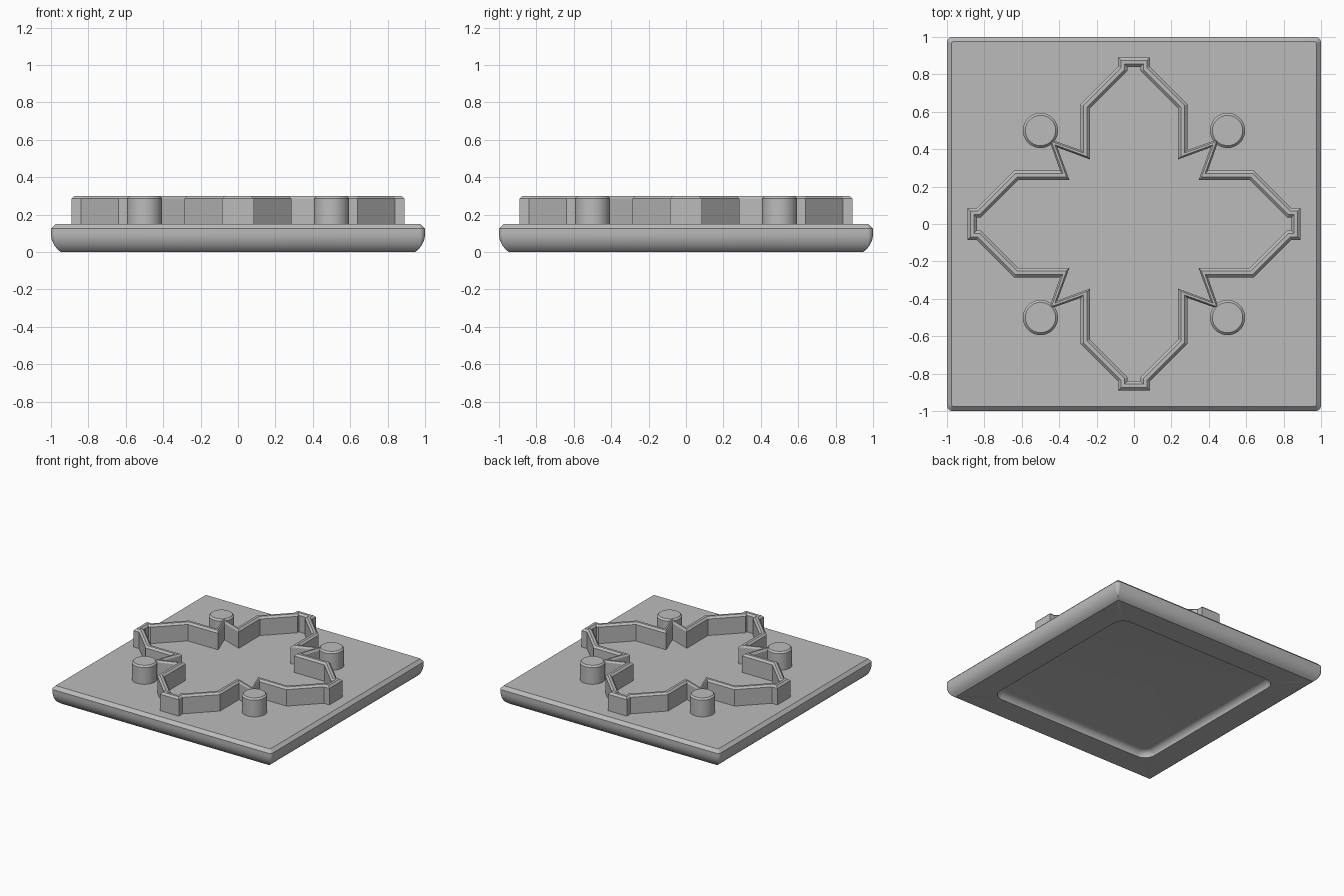
import bpy, bmesh
from math import sin, cos, pi, radians

cube = bpy.data.objects.get("Cube")
if cube:
    bpy.data.objects.remove(cube, do_unlink=True)

grey = bpy.data.materials.new("plain grey")
grey.use_nodes = True
colour = (0.5, 0.5, 0.5, 1)
grey.diffuse_color = colour
grey.node_tree.nodes["Principled BSDF"].inputs["Base Color"].default_value = colour


def skin(name, rings, closed=False, smooth=True):
    """Bridge equal-length rings of points; cap the ends or join them."""
    bm = bmesh.new()
    loops = [[bm.verts.new(p) for p in ring] for ring in rings]
    pairs = list(zip(loops, loops[1:]))
    if closed:
        pairs.append((loops[-1], loops[0]))
    else:
        bm.faces.new(loops[0])
        bm.faces.new(loops[-1])
    for a, b in pairs:
        for i in range(len(a)):
            j = (i + 1) % len(a)
            bm.faces.new((a[i], a[j], b[j], b[i]))
    bmesh.ops.recalc_face_normals(bm, faces=bm.faces)
    mesh = bpy.data.meshes.new(name)
    bm.to_mesh(mesh)
    bm.free()
    mesh.materials.append(grey)
    obj = bpy.data.objects.new(name, mesh)
    bpy.context.collection.objects.link(obj)
    if smooth:
        bpy.ops.object.select_all(action='DESELECT')
        obj.select_set(True)
        bpy.context.view_layer.objects.active = obj
        bpy.ops.object.shade_smooth_by_angle(angle=radians(30))
    return obj


def rounded_square(half, radius, z, steps=6):
    ring = []
    for q, (sx, sy) in enumerate([(1, 1), (-1, 1), (-1, -1), (1, -1)]):
        for k in range(steps + 1):
            a = (q + k / steps) * pi / 2
            ring.append((sx * (half - radius) + radius * cos(a),
                         sy * (half - radius) + radius * sin(a), z))
    return ring


def circle(x, y, radius, z, count=48):
    return [(x + radius * cos(2 * pi * i / count),
             y + radius * sin(2 * pi * i / count), z) for i in range(count)]


# Base plate: underside recess with filleted floor, bulging sides, top chamfer
rings = []
STEPS, FILLET = 8, 0.05
for k in range(STEPS + 1):
    a = k / STEPS * pi / 2
    inset = FILLET * (1 - sin(a))
    rings.append(rounded_square(0.75 - inset, 0.09 - inset, FILLET * cos(a)))
BULGE, SWEEP = 0.12, radians(56)
for k in range(STEPS + 1):
    a = SWEEP * (1 - k / STEPS)
    inset = BULGE * (1 - cos(a))
    rings.append(rounded_square(1 - inset, max(0.03 - inset, 0.003),
                                BULGE * (sin(SWEEP) - sin(a))))
rings.append(rounded_square(1, 0.03, 0.125))
rings.append(rounded_square(0.975, 0.01, 0.15))
skin("base_plate", rings)

# Wall outline: matching outer and inner points for one eighth of the cross
outer = [(0.085, 0.89), (0.085, 0.84), (0.285, 0.64), (0.285, 0.395), (0.455, 0.455)]
inner = [(0.035, 0.84), (0.035, 0.82), (0.235, 0.62), (0.235, 0.345), (0.41, 0.41)]


def full_outline(eighth):
    quarter = eighth + [(y, x) for x, y in reversed(eighth[:-1])]
    points = []
    for _ in range(4):
        points += quarter
        quarter = [(y, -x) for x, y in quarter]
    return points


def wall_ring(t, z):
    """Ring between the outer (t=0) and inner (t=1) outlines."""
    return [(a[0] + (b[0] - a[0]) * t, a[1] + (b[1] - a[1]) * t, z)
            for a, b in zip(full_outline(outer), full_outline(inner))]


section = [(0, 0.14), (0, 0.285), (0.3, 0.3), (0.7, 0.3), (1, 0.285), (1, 0.14)]
skin("cross_wall", [wall_ring(t, z) for t, z in section], closed=True, smooth=False)

# Corner posts with chamfered tops
for sx, side in ((1, "left"), (-1, "right")):
    for sy, end in ((1, "back"), (-1, "front")):
        x, y = 0.5 * sx, 0.5 * sy
        skin(f"post_{end}_{side}", [circle(x, y, 0.094, 0.14), circle(x, y, 0.094, 0.287),
                                    circle(x, y, 0.081, 0.3)])
